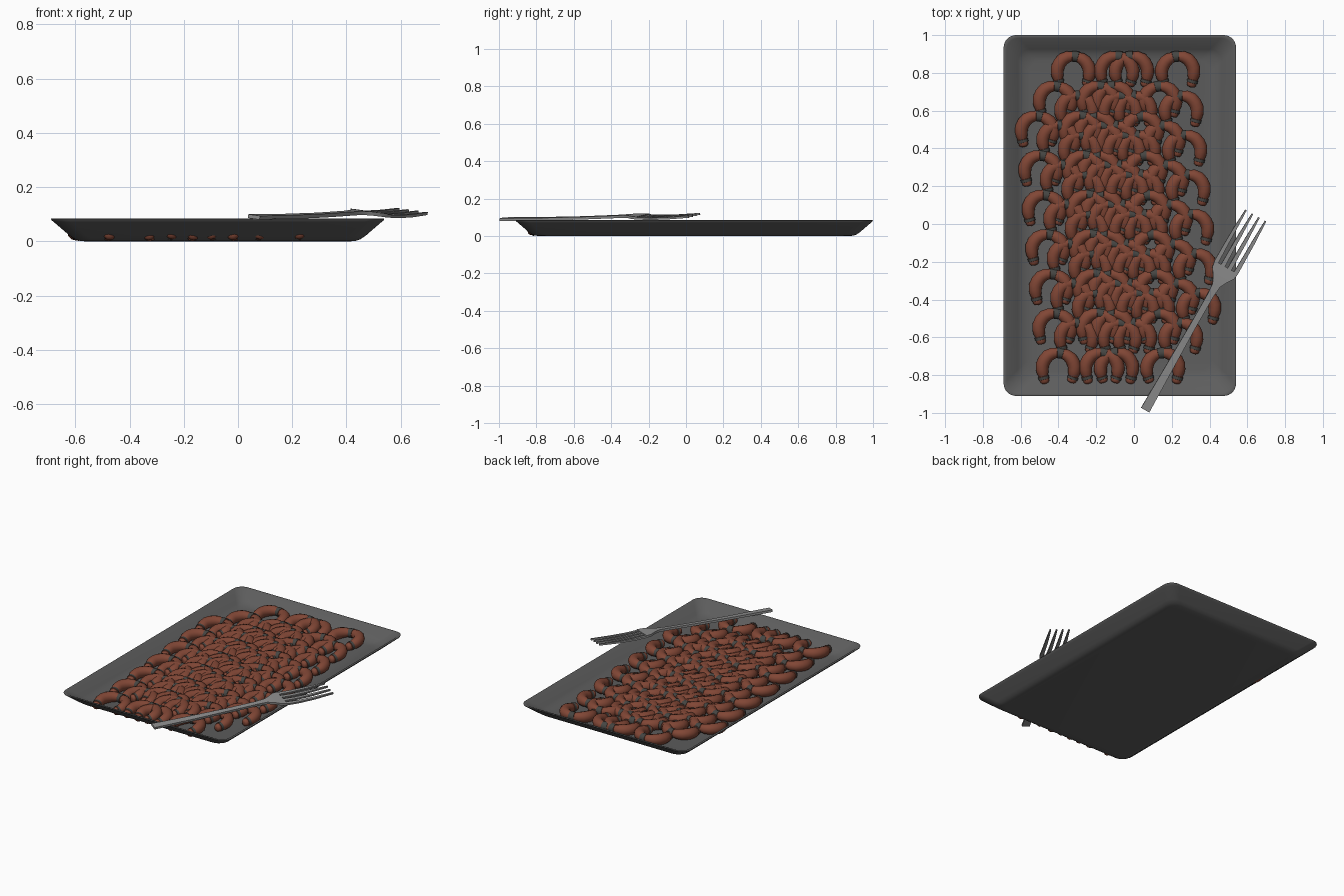
import bpy, bmesh, math
from mathutils import Vector, Matrix

if "Cube" in bpy.data.objects:
    bpy.data.objects.remove(bpy.data.objects["Cube"])


def material(name, c):
    m = bpy.data.materials.new(name)
    m.diffuse_color = (*c, 1)
    m.use_nodes = True
    m.node_tree.nodes["Principled BSDF"].inputs["Base Color"].default_value = m.diffuse_color
    return m


TRAY = material("dark tray", (0.11, 0.11, 0.11))
MEAT = material("sausage brown", (0.22, 0.062, 0.036))
TIE = material("dark tie", (0.06, 0.06, 0.055))
STEEL = material("steel", (0.27, 0.27, 0.27))


def make_object(name, bm, mats, angle=40):
    bmesh.ops.recalc_face_normals(bm, faces=bm.faces)
    me = bpy.data.meshes.new(name)
    bm.to_mesh(me)
    bm.free()
    for m in mats:
        me.materials.append(m)
    ob = bpy.data.objects.new(name, me)
    bpy.context.collection.objects.link(ob)
    bpy.ops.object.select_all(action='DESELECT')
    ob.select_set(True)
    bpy.context.view_layer.objects.active = ob
    bpy.ops.object.shade_smooth_by_angle(angle=math.radians(angle))
    return ob


def bridge(bm, a, b, mat=0):
    n = len(a)
    for i in range(n):
        f = bm.faces.new((a[i], a[(i + 1) % n], b[(i + 1) % n], b[i]))
        f.material_index = mat


# Tray: rounded rectangles lofted up the outside and down the inside
def rounded_loop(bm, inset, z, r):
    cx, cy, hx, hy = -0.075, 0.045, 0.615 - inset, 0.955 - inset
    vs = []
    for k, (sx, sy) in enumerate([(1, 1), (-1, 1), (-1, -1), (1, -1)]):
        for j in range(8):
            a = math.pi / 2 * (k + j / 7)
            vs.append(bm.verts.new((cx + sx * (hx - r) + r * math.cos(a),
                                    cy + sy * (hy - r) + r * math.sin(a), z)))
    return vs


bm = bmesh.new()
profile = [(0.125, 0), (0.105, 0.002), (0.088, 0.008), (0.07, 0.02), (0.012, 0.07),
           (0.002, 0.078), (0, 0.083), (0.004, 0.085), (0.015, 0.082),
           (0.075, 0.03), (0.10, 0.016), (0.135, 0.010)]
loops = [rounded_loop(bm, i, z, 0.065) for i, z in profile]
for a, b in zip(loops, loops[1:]):
    bridge(bm, a, b)
bm.faces.new(loops[0])
bm.faces.new(loops[-1])
make_object("tray", bm, [TRAY])


# Sausage pair: a hooked tube with tied ends and a tie in the middle
def catmull(p, t):
    s = t * (len(p) - 1)
    i = min(int(s), len(p) - 2)
    f = s - i
    a, b, c, d = (p[max(i - 1, 0)], p[i], p[i + 1], p[min(i + 2, len(p) - 1)])
    return 0.5 * (2 * b + (c - a) * f + (2 * a - 5 * b + 4 * c - d) * f * f
                  + (3 * b - a - 3 * c + d) * f ** 3)


HOOK = [Vector(p) for p in [(0.050, -0.195, -0.012), (0.036, -0.14, -0.006),
                            (0.036, -0.09, 0), (0.070, -0.043, 0.004), (0.128, -0.033, 0.004),
                            (0.178, -0.055, 0.002), (0.203, -0.10, -0.002),
                            (0.200, -0.145, -0.008), (0.185, -0.19, -0.012)]]
# (position along the tube, radius, starts a tie)
STATIONS = [(0, 0.010, 0), (0.012, 0.019, 0), (0.035, 0.025, 0), (0.06, 0.025, 0),
            (0.062, 0.029, 1), (0.092, 0.029, 0), (0.094, 0.025, 0), (0.13, 0.031, 0),
            (0.18, 0.034, 0), (0.24, 0.035, 0), (0.30, 0.035, 0), (0.36, 0.034, 0),
            (0.42, 0.031, 0), (0.465, 0.026, 0), (0.467, 0.029, 1), (0.5, 0.029, 1)]
STATIONS += [(1 - t, r, i in (5, 15)) for i, (t, r, _) in list(enumerate(STATIONS))[-2::-1]]


def add_hook(bm, x, y, z, side):
    prev = None
    for k, (t, r, tie) in enumerate(STATIONS):
        c = catmull(HOOK, t)
        d = (catmull(HOOK, min(t + 0.01, 1)) - catmull(HOOK, max(t - 0.01, 0))).normalized()
        n = Vector((-d.y, d.x, 0)).normalized()
        b = d.cross(n)
        ring = []
        for j in range(12):
            a = j * math.tau / 12
            p = c + r * (math.cos(a) * n + math.sin(a) * b)
            ring.append(bm.verts.new((x + side * p.x, y + p.y, z + p.z)))
        if prev:
            bridge(bm, prev, ring, 1 if STATIONS[k - 1][2] else 0)
        else:
            bm.faces.new(ring)
        prev = ring
    bm.faces.new(prev)


# Three shingled groups of seven rows, four hooks per row
for g in range(3):
    bm = bmesh.new()
    for row in range(7):
        dx = -0.095 * g + 0.0185 * row
        dy = 0.92 - 0.158 * g - 0.209 * row
        for k, (x, side) in enumerate([(-0.44, 1), (-0.21, 1), (0.105, -1), (0.35, -1)]):
            add_hook(bm, x + dx, dy, 0.040 + 0.003 * (k % 2), side)
    make_object(f"sausage_rows_{g + 1}", bm, [MEAT, TIE], 60)


# Fork: flat strips along local y, given as (y, x centre, half width, z)
def strip(bm, stations, th):
    prev = None
    for y, x, w, z in stations:
        ring = [bm.verts.new(p) for p in ((x - w, y, z), (x + w, y, z),
                                          (x + w, y, z + th), (x - w, y, z + th))]
        if prev:
            bridge(bm, prev, ring)
        else:
            bm.faces.new(ring)
        prev = ring
    bm.faces.new(prev)


bm = bmesh.new()
strip(bm, [(0, 0, 0.025, 0), (0.25, 0, 0.021, 0.002), (0.5, 0, 0.017, 0.007),
           (0.70, 0, 0.017, 0.014), (0.76, 0, 0.022, 0.017), (0.80, 0, 0.042, 0.018),
           (0.835, 0, 0.066, 0.016), (0.87, 0, 0.072, 0.014)], 0.014)
for k in range(4):
    u = (k - 1.5) / 1.5
    strip(bm, [(0.865, u * 0.06, 0.012, 0.014), (0.95, u * 0.061, 0.0105, 0.011),
               (1.06, u * 0.061, 0.009, 0.014), (1.185, u * 0.060, 0.004, 0.022)], 0.011)
fork = make_object("fork", bm, [STEEL], 30)
fork.matrix_world = (Matrix.Translation((0.058, -0.985, 0.083))
                     @ Matrix.Rotation(math.radians(-29.5), 4, 'Z')
                     @ Matrix.Rotation(math.radians(7), 4, 'Y'))
